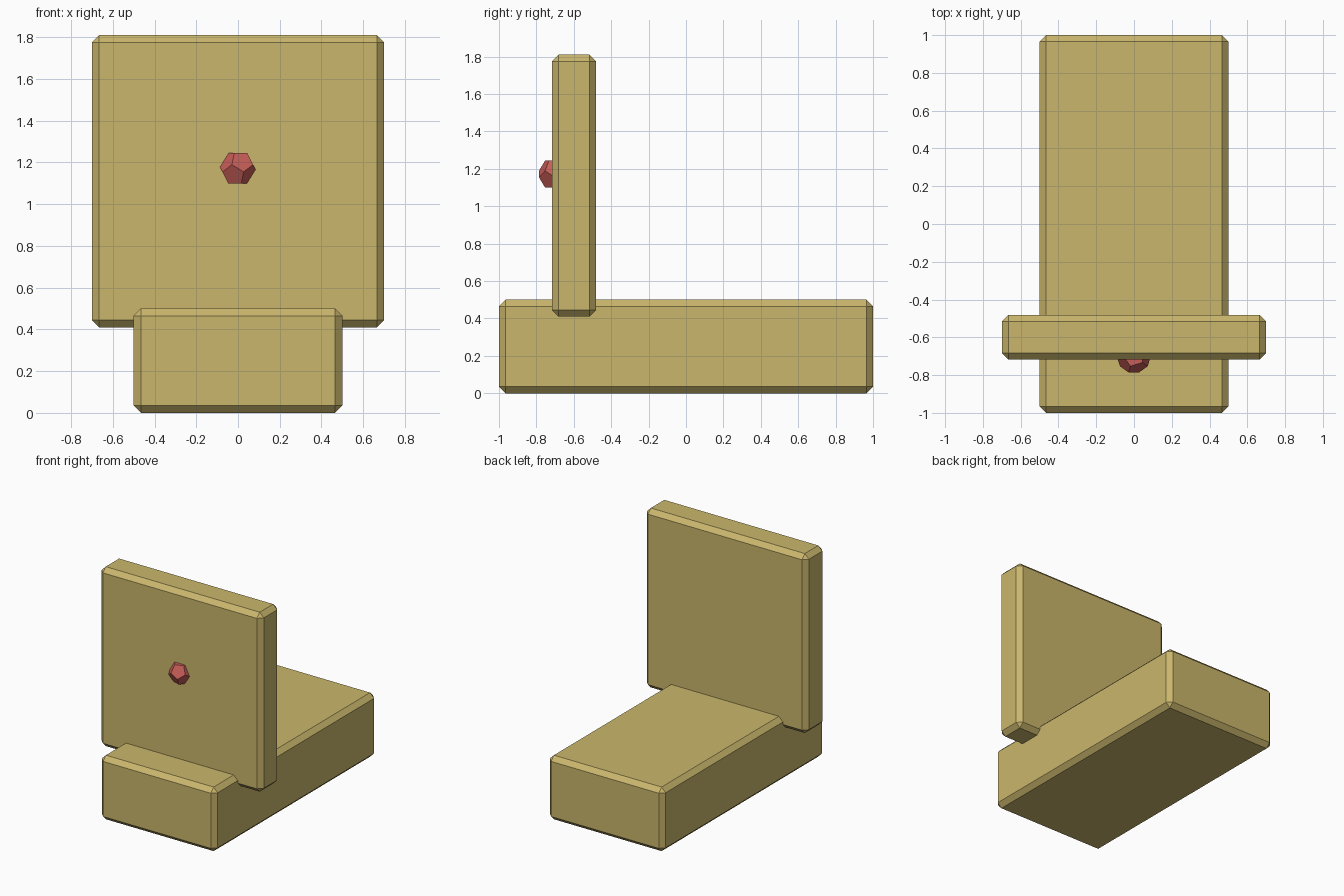
import bpy, bmesh, math
from mathutils import Vector, Matrix

if "Cube" in bpy.data.objects:
    bpy.data.objects.remove(bpy.data.objects["Cube"])


def material(name, rgb):
    m = bpy.data.materials.new(name)
    m.diffuse_color = (*rgb, 1)
    m.use_nodes = True
    m.node_tree.nodes["Principled BSDF"].inputs["Base Color"].default_value = m.diffuse_color
    return m


tan = material("tan", (0.59, 0.47, 0.15))
red = material("red", (0.57, 0.11, 0.095))


def add_object(name, bm, mat, location):
    mesh = bpy.data.meshes.new(name)
    bmesh.ops.recalc_face_normals(bm, faces=bm.faces[:])
    bm.to_mesh(mesh)
    bm.free()
    mesh.materials.append(mat)
    ob = bpy.data.objects.new(name, mesh)
    ob.location = location
    bpy.context.collection.objects.link(ob)
    return ob


def chamfered_box(name, size, center, mat, chamfer=0.035):
    bm = bmesh.new()
    bmesh.ops.create_cube(bm, size=1)
    bmesh.ops.scale(bm, vec=size, verts=bm.verts[:])
    ob = add_object(name, bm, mat, center)
    bevel = ob.modifiers.new("chamfer", 'BEVEL')
    bevel.width = chamfer
    bevel.segments = 1
    return ob


def dodecahedron(name, radius, center, mat):
    phi = (1 + math.sqrt(5)) / 2
    s = (-1, 1)
    pts = [Vector((a, b, c)) for a in s for b in s for c in s]
    for a in s:
        for b in s:
            p = (0, a / phi, b * phi)
            pts += [Vector(p[i:] + p[:i]) for i in range(3)]
    # Tilt about y so that one pentagon lies flat on top
    turn = Matrix.Rotation(math.pi / 2, 3, 'X') @ Matrix.Rotation(math.atan(phi), 3, 'Z')
    bm = bmesh.new()
    for p in pts:
        bm.verts.new(turn @ p * (radius / math.sqrt(3)))
    bmesh.ops.convex_hull(bm, input=bm.verts[:])
    bmesh.ops.dissolve_limit(bm, angle_limit=0.05, verts=bm.verts[:], edges=bm.edges[:])
    return add_object(name, bm, mat, center)


# Long flat base block
chamfered_box("base", (1.0, 2.0, 0.5), (0, 0, 0.25), tan)

# Upright panel sunk into the base near the front
chamfered_box("upright_panel", (1.4, 0.236, 1.4), (0, -0.599, 1.11), tan)

# Faceted knob half sunk into the panel front
dodecahedron("knob", 0.092, (-0.001, -0.70, 1.172), red)
